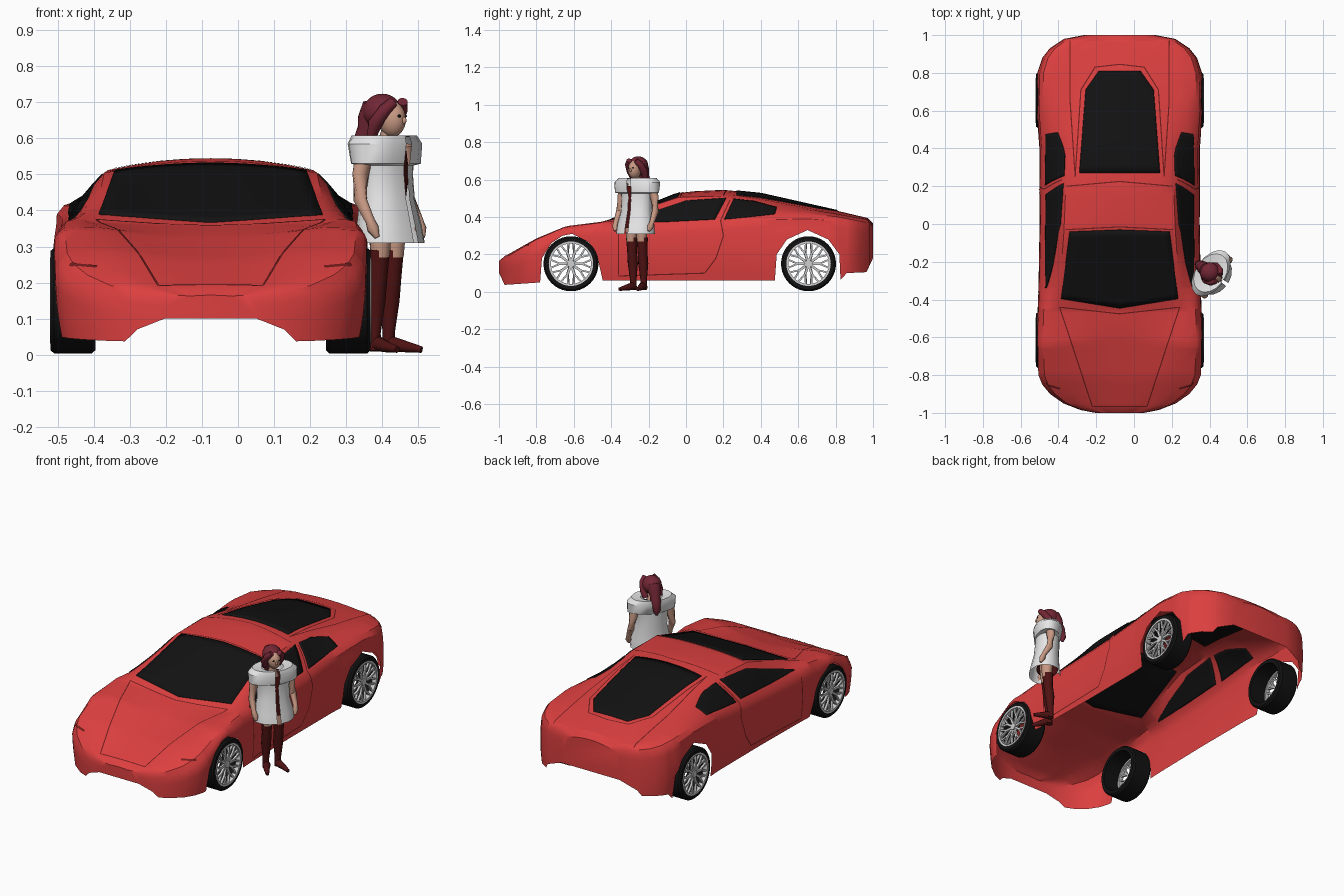
import bpy, bmesh, math
from mathutils import Vector, Matrix
from mathutils.bvhtree import BVHTree

if "Cube" in bpy.data.objects:
    bpy.data.objects.remove(bpy.data.objects["Cube"])

def material(name, rgb):
    m = bpy.data.materials.new(name)
    m.diffuse_color = (*rgb, 1)
    m.use_nodes = True
    m.node_tree.nodes["Principled BSDF"].inputs["Base Color"].default_value = m.diffuse_color
    return m

RED = material("car red", (0.72, 0.05, 0.05))
BLACK = material("black", (0.006, 0.006, 0.006))
SEAM = material("seam dark red", (0.17, 0.012, 0.012))
SILVER = material("silver", (0.62, 0.62, 0.62))
WHITE = material("coat white", (0.8, 0.8, 0.8))
SKIN = material("skin", (0.58, 0.32, 0.23))
BOOT = material("boot dark red", (0.075, 0.006, 0.006))
HAIR = material("hair red", (0.17, 0.02, 0.035))

CAR = Matrix.Translation((-0.076, 0, 0))
WOMAN = Matrix.Translation((0.41, -0.262, 0)) @ Matrix.Rotation(math.radians(55), 4, 'Z')

def finish(name, bm, mat, matrix, angle=35):
    bmesh.ops.recalc_face_normals(bm, faces=bm.faces[:])
    me = bpy.data.meshes.new(name)
    bm.transform(matrix)
    bm.to_mesh(me)
    bm.free()
    me.materials.append(mat)
    ob = bpy.data.objects.new(name, me)
    bpy.context.collection.objects.link(ob)
    bpy.ops.object.select_all(action='DESELECT')
    ob.select_set(True)
    bpy.context.view_layer.objects.active = ob
    bpy.ops.object.shade_smooth_by_angle(angle=math.radians(angle))
    return ob

def loft(bm, rings, closed=True):
    rows = [[bm.verts.new(p) for p in r] for r in rings]
    n = len(rows[0])
    for a, b in zip(rows, rows[1:]):
        for i in range(n if closed else n - 1):
            j = (i + 1) % n
            bm.faces.new((a[i], a[j], b[j], b[i]))
    return rows

def curve(y, keys):
    if y <= keys[0][0]:
        return keys[0][1]
    for (a, u), (b, v) in zip(keys, keys[1:]):
        if y <= b:
            return u + (v - u) * (y - a) / (b - a)
    return keys[-1][1]

# Car body: longitudinal curves for widths and heights
WIDE = [(-1, .13), (-.985, .21), (-.95, .30), (-.9, .37), (-.85, .41), (-.8, .43), (-.6, .44), (-.35, .43),
        (0, .424), (.4, .425), (.6, .44), (.8, .436), (.88, .41), (.93, .37), (.98, .295), (1, .19)]
CENTRE = [(-1, .165), (-.97, .19), (-.8, .265), (-.6, .33), (-.46, .36), (-.04, .528), (.05, .538), (.2, .545),
          (.4, .525), (.6, .48), (.8, .435), (.97, .395), (1, .365)]
EDGE_X = [(-1, .06), (-.97, .145), (-.46, .325), (-.04, .295), (.2, .285), (.45, .27), (.93, .27), (1, .12)]
EDGE_Z = [(-1, .162), (-.97, .187), (-.8, .28), (-.62, .348), (-.46, .367), (-.04, .505), (.2, .512), (.45, .478),
          (.6, .452), (.8, .418), (.97, .385), (1, .35)]
BELT_Z = [(-1, .155), (-.97, .18), (-.8, .28), (-.65, .345), (-.45, .37), (-.33, .362), (.15, .382), (.48, .41),
          (.65, .415), (.8, .402), (.97, .37), (1, .335)]
BOTTOM = [(-1, .1), (-.985, .07), (-.97, .037), (-.78, .05), (-.77, .18), (-.72, .26), (-.66, .3), (-.61, .31),
          (-.52, .265), (-.47, .17), (-.445, .06), (.475, .06), (.485, .2), (.54, .28), (.65, .33), (.76, .28),
          (.82, .2), (.826, .065), (.86, .1), (.965, .105), (1, .18)]

def section(y):
    w, zc, xe, ze, zb, bot = (curve(y, k) for k in (WIDE, CENTRE, EDGE_X, EDGE_Z, BELT_Z, BOTTOM))
    xb = w * .925
    xe = min(xe, xb * .95)
    half = [(xe * t / 4, ze + (zc - ze) * (1 - (t / 4) ** 2)) for t in range(5)]
    half += [(xe + (xb - xe) * t / 3, ze + (zb - ze) * t / 3 + .006 * math.sin(math.pi * t / 3)) for t in (1, 2, 3)]
    zs = max(zb - .055, bot + .01)
    half.append((w * .97, zb + (zs - zb) * .45))
    for t in range(6):
        z = zs + (bot - zs) * t / 5
        half.append((w * (1 - .035 * ((z - .22) / .16) ** 2), z))
    return [Vector((-x, y, z)) for x, z in half[:0:-1]] + [Vector((x, y, z)) for x, z in half]

stations = sorted({y for k in (WIDE, CENTRE, EDGE_Z, BELT_Z, BOTTOM) for y, _ in k} | {-.25, -.15, .3})
bm = bmesh.new()
rows = loft(bm, [section(y) for y in stations], closed=False)
bm.faces.new(rows[0])
bm.faces.new(rows[-1])
bmesh.ops.recalc_face_normals(bm, faces=bm.faces[:])
TREE = BVHTree.FromBMesh(bm)
finish("car_body", bm, RED, CAR, 32)

def project(p, view):
    a, b = p
    start, d = {"top": ((a, b, 2), (0, 0, -1)), "side": ((2, a, b), (-1, 0, 0)),
                "front": ((a, -3, b), (0, 1, 0))}[view]
    hit, n, _, _ = TREE.ray_cast(Vector(start), Vector(d))
    if hit is None:
        return None, None
    return hit, (n if n.dot(Vector(d)) < 0 else -n)

def dense(pts, n):
    out = [Vector(a).lerp(Vector(b), i / n) for a, b in zip(pts, pts[1:]) for i in range(n)]
    return out + [Vector(pts[-1])]

def window(name, low, high, view, sides=(1,)):
    bm = bmesh.new()
    lo, hi = dense(low, 8), dense(high, 8)
    grid = [[project(a.lerp(b, t / 12), view)[0] for a, b in zip(lo, hi)] for t in range(13)]
    for s in sides:
        loft(bm, [[(s * p.x, p.y, p.z) for p in r] for r in grid], closed=False)
    ob = finish(name, bm, BLACK, CAR)
    mod = ob.modifiers.new("thickness", 'SOLIDIFY')
    mod.thickness, mod.offset = .009, 0

window("windshield", [(-.31, -.395), (0, -.445), (.31, -.395)], [(-.265, -.04), (0, -.03), (.265, -.04)], "top")
window("rear_window", [(-.213, .27), (-.1, .27), (.1, .27), (.213, .27)],
       [(-.18, .71), (-.11, .81), (.11, .81), (.18, .71)], "top")
window("front_side_window", [(-.34, .367), (-.1, .374), (.155, .387)],
       [(-.335, .372), (0, .485), (.215, .5)], "side", (1, -1))
window("rear_side_window", [(.205, .387), (.34, .40), (.475, .415)],
       [(.255, .495), (.36, .483), (.485, .45)], "side", (1, -1))

# Panel seams as thin ribbons on the body
def seam(name, pts, view, width=.006, sides=(1, -1)):
    hits = [h for h in (project(p, view) for p in dense(pts, 14)) if h[0]]
    bm = bmesh.new()
    for s in sides:
        ring = []
        for i, (p, n) in enumerate(hits):
            t = hits[min(i + 1, len(hits) - 1)][0] - hits[max(i - 1, 0)][0]
            side = t.cross(n).normalized() * width / 2
            ring.append([Vector((s * q.x, q.y, q.z)) for q in (p + n * .002 - side, p + n * .002 + side)])
        loft(bm, ring, closed=False)
    finish(name, bm, SEAM, CAR)

seam("hood_seam", [(.145, -.965), (.318, -.44)], "top")
seam("hood_front_seam", [(-.145, -.965), (.145, -.965)], "top", sides=(1,))
seam("hood_rear_seam", [(-.318, -.44), (0, -.475), (.318, -.44)], "top", sides=(1,))
seam("roof_rear_seam", [(-.28, .2), (0, .225), (.28, .2)], "top", sides=(1,))
seam("roof_front_seam", [(-.285, -.03), (0, -.015), (.285, -.03)], "top", sides=(1,))
seam("rear_deck_seam", [(.262, .97), (.262, .65), (.235, .25)], "top")
seam("rear_glass_seam", [(.235, .25), (.205, .71), (.13, .83), (0, .845)], "top")
seam("door_seam", [(.235, .49), (.185, .38), (.2, .3), (.16, .18), (.1, .1), (-.36, .085), (-.36, .33)], "side")
seam("headlight", [(.315, .243), (.39, .25)], "front", .012)

# Wheels: lathed tyre and rim with forked spokes
def lathe(bm, prof, n=40):
    loft(bm, [[(x, r * math.cos(a), r * math.sin(a)) for x, r in prof]
              for a in (2 * math.pi * i / n for i in range(n + 1))])
    bmesh.ops.remove_doubles(bm, verts=bm.verts[:], dist=1e-5)

def bar(bm, a, b, w, t):
    a, b = Vector(a), Vector(b)
    d = b - a
    m = Matrix.Translation((a + b) / 2) @ d.to_track_quat('Z', 'X').to_matrix().to_4x4()
    # track X keeps the bar's thin side along the axle
    ax = m.to_3x3().inverted() @ Vector((1, 0, 0))
    sx, sy = (t, w) if abs(ax.x) > abs(ax.y) else (w, t)
    bmesh.ops.create_cube(bm, size=1, matrix=m @ Matrix.Diagonal((sx, sy, d.length, 1)))

for end, y in (("front", -.615), ("rear", .655)):
    for label, s in (("right", 1), ("left", -1)):
        place = CAR @ Matrix.Translation((s * .44, y, .15)) @ Matrix.Diagonal((s, 1, 1, 1))
        bm = bmesh.new()
        lathe(bm, [(-.12, .118), (-.12, .138), (-.11, .147), (-.006, .147), (.004, .138), (.004, .118)])
        finish(f"{end}_{label}_tyre", bm, BLACK, place)
        bm = bmesh.new()
        lathe(bm, [(-.02, .108), (-.02, .119), (.006, .119), (.006, .108)])
        hub = Matrix.Translation((-.012, 0, 0)) @ Matrix.Rotation(math.pi / 2, 4, 'Y')
        bmesh.ops.create_cone(bm, cap_ends=True, segments=20, radius1=.022, radius2=.02, depth=.026, matrix=hub)
        for i in range(10):
            a = 2 * math.pi * i / 10
            at = lambda r, o, x: (x, r * math.cos(a + o), r * math.sin(a + o))
            bar(bm, at(.015, 0, -.01), at(.065, 0, -.007), .013, .012)
            for o in (-.2, .2):
                bar(bm, at(.058, 0, -.007), at(.112, o, -.005), .009, .012)
        finish(f"{end}_{label}_rim", bm, SILVER, place)

# Woman beside the car, built facing -y and then turned
def tube(name, path, mat, n=12):
    bm = bmesh.new()
    pts = [Vector(p[:3]) for p in path]
    rings = []
    for i, p in enumerate(pts):
        d = pts[min(i + 1, len(pts) - 1)] - pts[max(i - 1, 0)]
        q = d.to_track_quat('Z', 'X')
        rings.append([p + q @ Vector((math.cos(k * 2 * math.pi / n), math.sin(k * 2 * math.pi / n), 0)) * path[i][3]
                      for k in range(n)])
    rows = loft(bm, rings)
    bm.faces.new(rows[0])
    bm.faces.new(rows[-1])
    finish(name, bm, mat, WOMAN, 50)

def ball(name, loc, scale, mat):
    bm = bmesh.new()
    bmesh.ops.create_uvsphere(bm, u_segments=20, v_segments=14, radius=1,
                              matrix=Matrix.Translation(loc) @ Matrix.Diagonal((*scale, 1)))
    finish(name, bm, mat, WOMAN, 60)

def rings_loft(name, rings, mat, gap=0.0, n=16):
    bm = bmesh.new()
    start, span = -math.pi / 2 + gap, 2 * math.pi - 2 * gap
    loft(bm, [[(a * math.cos(start + span * k / n), c + b * math.sin(start + span * k / n), z)
               for k in range(n + 1)] for z, a, b, c in rings], closed=False)
    finish(name, bm, mat, WOMAN, 40)

for label, s in (("left", 1), ("right", -1)):
    x = s * .034
    tube(f"{label}_thigh", [(x, -.005, .27, .026), (x, -.005, .38, .036)], SKIN)
    tube(f"{label}_boot", [(x, 0, .29, .031), (x, .002, .22, .026), (x, .01, .15, .027), (x, .014, .06, .017),
                           (x, .014, .012, .019)], BOOT)
    tube(f"{label}_foot", [(x, .03, .022, .014), (x, 0, .03, .021), (x + s * .015, -.04, .021, .015),
                           (x + s * .025, -.08, .014, .009)], BOOT)
    tube(f"{label}_arm", [(s * .09, .005, .58, .026), (s * .107, .01, .5, .023), (s * .117, .005, .43, .019),
                          (s * .118, -.03, .37, .013), (s * .115, -.037, .35, .017), (s * .11, -.048, .325, .007)], SKIN)
    ball(f"{label}_eye", (s * .014, -.056, .662), (.007, .004, .004), BLACK)

rings_loft("dress", [(.34, .08, .06, 0), (.43, .065, .05, 0), (.5, .068, .058, -.005), (.565, .07, .05, 0)], BOOT)
rings_loft("coat", [(.31, .112, .088, -.015), (.36, .108, .08, -.012), (.43, .09, .07, -.005), (.5, .09, .068, 0),
                    (.525, .094, .068, 0), (.53, .135, .072, 0), (.585, .138, .082, .003), (.608, .112, .078, .005),
                    (.602, .06, .05, .005)], WHITE, gap=.09)
tube("neck", [(0, .005, .54, .04), (0, .002, .59, .02), (0, -.01, .63, .018)], SKIN)
ball("head", (0, -.022, .653), (.034, .04, .049), SKIN)
ball("nose", (0, -.062, .65), (.006, .007, .01), SKIN)
ball("hair_cap", (0, .012, .674), (.052, .055, .05), HAIR)
for label, s in (("left", 1), ("right", -1)):
    tube(f"{label}_hair_lock", [(s * .022, -.042, .702, .014), (s * .04, -.025, .68, .018), (s * .045, .005, .64, .02),
                                (s * .04, .02, .605, .014)], HAIR)
tube("braid", [(0, .035, .69, .036), (0, .052, .65, .036), (0, .062, .625, .028), (0, .07, .6, .03),
               (0, .08, .575, .022), (0, .085, .55, .02), (0, .085, .525, .006)], HAIR)
